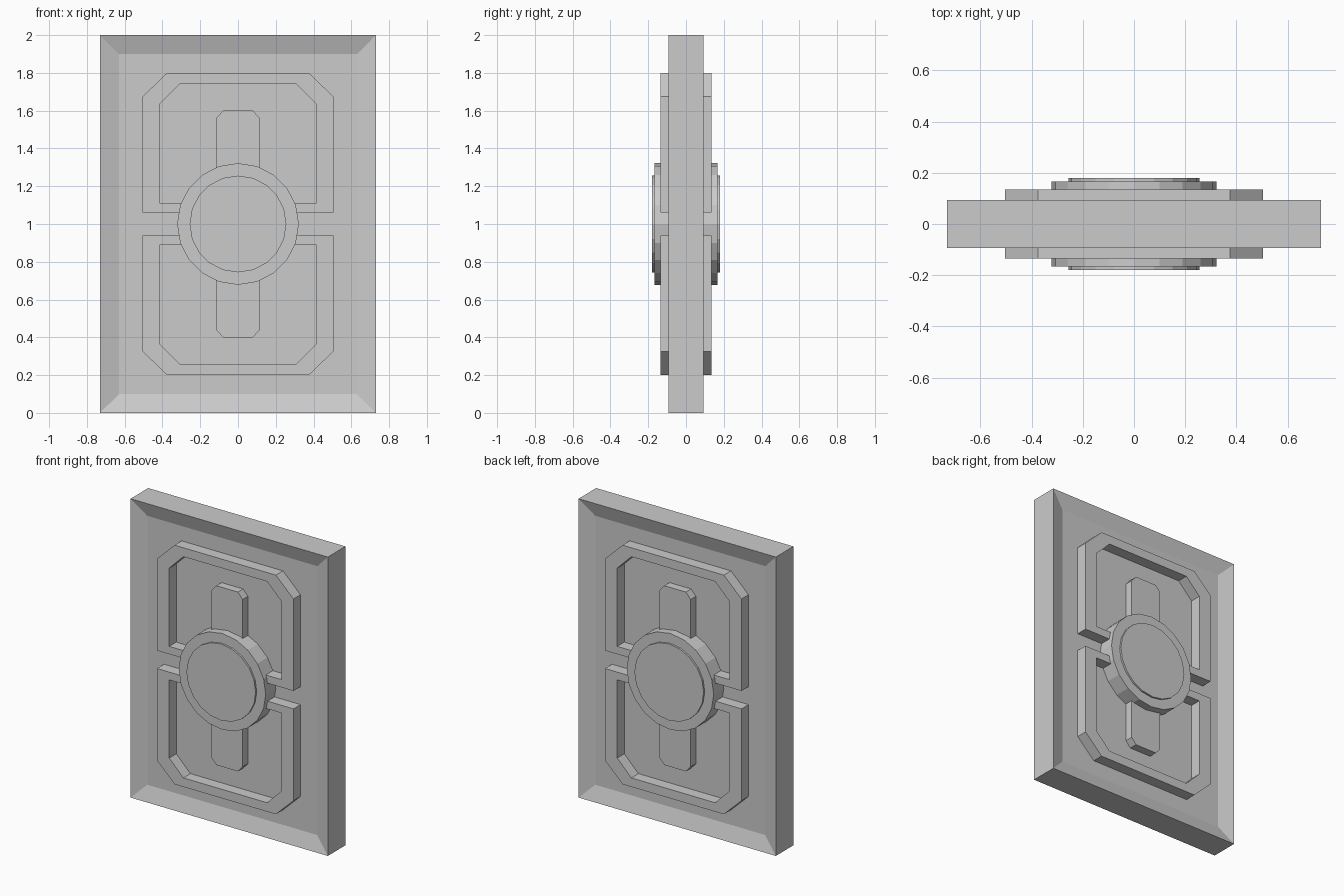
import bpy, bmesh, math
from mathutils import Matrix

if "Cube" in bpy.data.objects:
    bpy.data.objects.remove(bpy.data.objects["Cube"])

CENTRE = (0, 0, 1)
PANEL_Y = 0.06  # depth of the recessed panel face


def add_object(name, bm):
    bmesh.ops.recalc_face_normals(bm, faces=bm.faces)
    mesh = bpy.data.meshes.new(name)
    bm.to_mesh(mesh)
    bm.free()
    ob = bpy.data.objects.new(name, mesh)
    ob.location = CENTRE
    bpy.context.collection.objects.link(ob)
    return ob


def raised_profile(name, points, height):
    """Front relief cut from an x-z outline, mirrored to the back and the lower half."""
    bm = bmesh.new()
    face = bm.faces.new([bm.verts.new((x, -height, z)) for x, z in points])
    ext = bmesh.ops.extrude_face_region(bm, geom=[face], use_keep_orig=True)
    verts = [g for g in ext["geom"] if isinstance(g, bmesh.types.BMVert)]
    bmesh.ops.translate(bm, verts=verts, vec=(0, height - PANEL_Y + 0.01, 0))
    ob = add_object(name, bm)
    mod = ob.modifiers.new("Mirror", "MIRROR")
    mod.use_axis = (False, True, True)
    mod.use_mirror_merge = False


def disc(name, radius, half_depth):
    bm = bmesh.new()
    bmesh.ops.create_cone(bm, cap_ends=True, segments=20, radius1=radius, radius2=radius,
                          depth=half_depth * 2, matrix=Matrix.Rotation(math.pi / 2, 4, "X"))
    add_object(name, bm)


# Slab with a sloped border around a recessed panel on both faces
bm = bmesh.new()
bmesh.ops.create_cube(bm, size=1, matrix=Matrix.Diagonal((1.46, 0.186, 2, 1)))
bm.normal_update()
sides = [f for f in bm.faces if abs(f.normal.y) > 0.9]
bmesh.ops.inset_individual(bm, faces=sides, thickness=0.142, depth=PANEL_Y - 0.093)
add_object("door_slab", bm)

# C-shaped trim with chamfered corners, ends tucked under the disc
right = [(0.29, 0.06), (0.505, 0.06), (0.505, 0.675), (0.375, 0.80)]
right_in = [(0.31, 0.74), (0.415, 0.635), (0.415, 0.112), (0.29, 0.112)]
flip = lambda pts: [(-x, z) for x, z in reversed(pts)]
raised_profile("trim_frame", right + flip(right) + flip(right_in) + right_in, 0.135)

# Short vertical bar above and below the disc
bar = [(0.115, 0.25), (0.115, 0.56), (0.08, 0.60)]
raised_profile("centre_bar", bar + flip(bar), 0.115)

# Central disc and its raised cap
disc("hub_disc", 0.322, 0.167)
disc("hub_cap", 0.256, 0.179)
